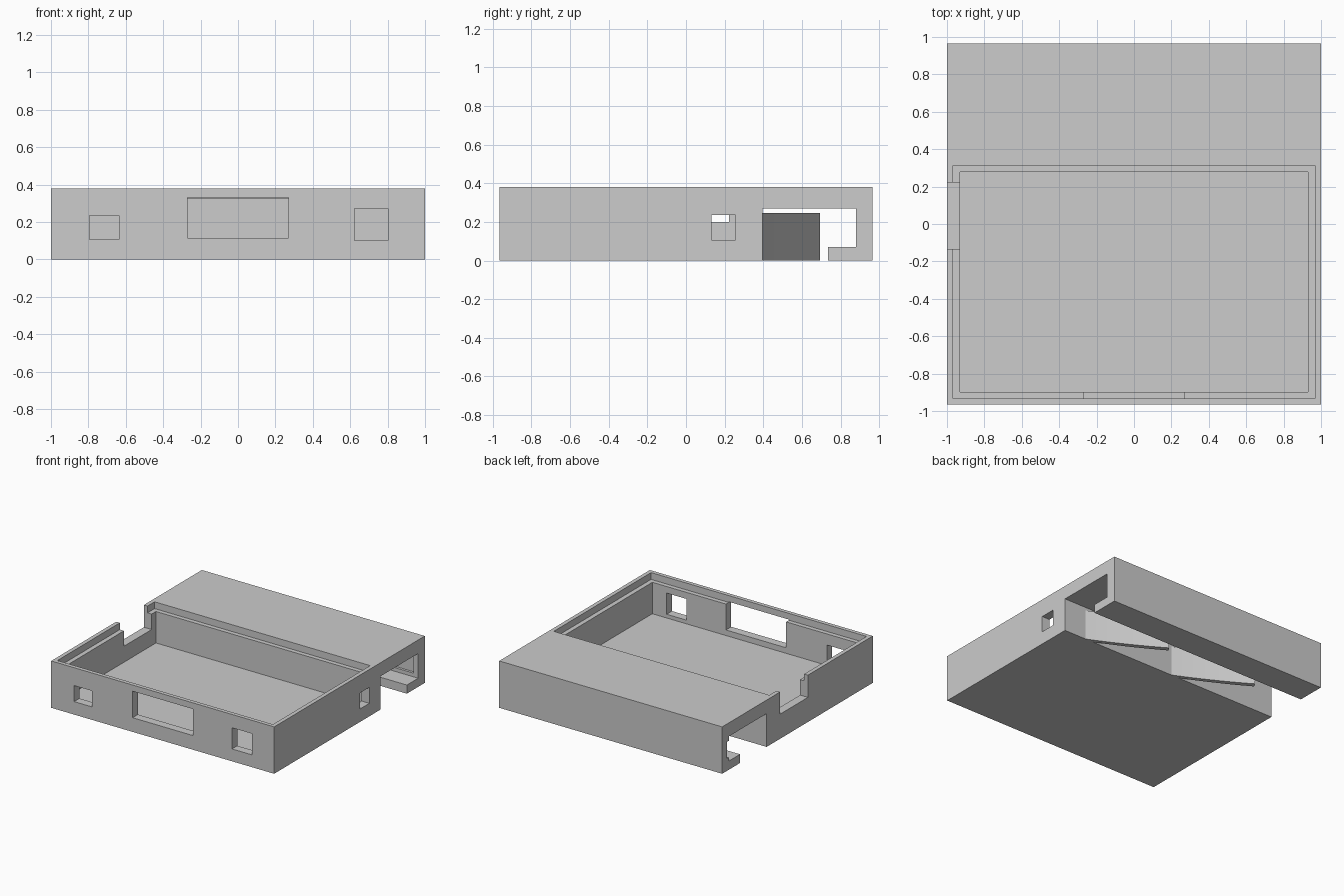
import bpy
import bmesh

cube = bpy.data.objects.get("Cube")
if cube:
    bpy.data.objects.remove(cube, do_unlink=True)

grey = bpy.data.materials.new("plain grey")
grey.use_nodes = True
grey.diffuse_color = (0.604, 0.604, 0.604, 1)
grey.node_tree.nodes["Principled BSDF"].inputs["Base Color"].default_value = grey.diffuse_color


def prism(name, outline, to_3d, depth):
    """Extrude a flat outline along a depth vector."""
    bm = bmesh.new()
    face = bm.faces.new([bm.verts.new(to_3d(*p)) for p in outline])
    ext = bmesh.ops.extrude_face_region(bm, geom=[face])
    verts = [g for g in ext["geom"] if isinstance(g, bmesh.types.BMVert)]
    bmesh.ops.translate(bm, vec=depth, verts=verts)
    bmesh.ops.recalc_face_normals(bm, faces=bm.faces)
    mesh = bpy.data.meshes.new(name)
    bm.to_mesh(mesh)
    bm.free()
    mesh.materials.append(grey)
    obj = bpy.data.objects.new(name, mesh)
    bpy.context.collection.objects.link(obj)
    return obj


def cut_box(body, name, x, y, z):
    """Subtract a box given by its ranges, then discard the cutter."""
    corners = [(x[0], y[0]), (x[1], y[0]), (x[1], y[1]), (x[0], y[1])]
    cutter = prism(name, corners, lambda a, b: (a, b, z[0]), (0, 0, z[1] - z[0]))
    cutter.hide_render = True
    mod = body.modifiers.new(name, "BOOLEAN")
    mod.operation = "DIFFERENCE"
    mod.solver = "EXACT"
    mod.object = cutter
    bpy.context.view_layer.objects.active = body
    bpy.ops.object.modifier_apply(modifier=mod.name)
    bpy.data.objects.remove(cutter, do_unlink=True)


# Case: side profile with the hooked rail channel at the back
FRONT, BACK, WALL, TOP = -0.965, 0.965, 0.395, 0.38
profile = [(FRONT, 0), (WALL, 0), (WALL, 0.27), (0.88, 0.27), (0.88, 0.07),
           (0.735, 0.07), (0.735, 0), (BACK, 0), (BACK, TOP), (FRONT, TOP)]
case = prism("case", profile, lambda y, z: (-1, y, z), (2, 0, 0))

# Tray cavity and the lid ledge around it
cut_box(case, "cavity", (-0.93, 0.93), (-0.897, 0.277), (0.07, 0.5))
cut_box(case, "lid_ledge", (-0.967, 0.967), (-0.933, 0.313), (0.325, 0.5))

# Front openings
for name, x, z in (("left_port", (0.622, 0.802), (0.1, 0.272)),
                   ("display_window", (-0.27, 0.27), (0.115, 0.33)),
                   ("right_port", (-0.795, -0.635), (0.105, 0.235))):
    cut_box(case, name, x, (-1.1, -0.8), z)

# Side openings
cut_box(case, "side_port", (0.85, 1.1), (0.132, 0.255), (0.105, 0.235))
cut_box(case, "cable_notch", (-1.1, -0.85), (-0.133, 0.222), (0.2, 0.5))

# Shallow rail groove inside the hook, closed at the left end
cut_box(case, "rail_groove", (-1.1, 0.96), (0.8, 0.9), (0.1, 0.235))

# Slanted spring fins that press on the rail
STEPS = 8
for name, root in (("left_spring_fin", 0.8), ("right_spring_fin", -0.03)):
    outer, inner = [], []
    for i in range(STEPS + 1):
        t = i / STEPS
        rise = 0.85 * t + 0.15 * t * t
        outer.append((root - 0.56 * t, WALL + 0.298 * rise))
        inner.append((root - 0.07 - 0.51 * t, WALL + 0.265 * rise))
    fin = prism(name, outer + inner[::-1], lambda x, y: (x, y, 0), (0, 0, 0.245))
    bpy.ops.object.select_all(action="DESELECT")
    fin.select_set(True)
    bpy.context.view_layer.objects.active = fin
    bpy.ops.object.shade_smooth_by_angle()
